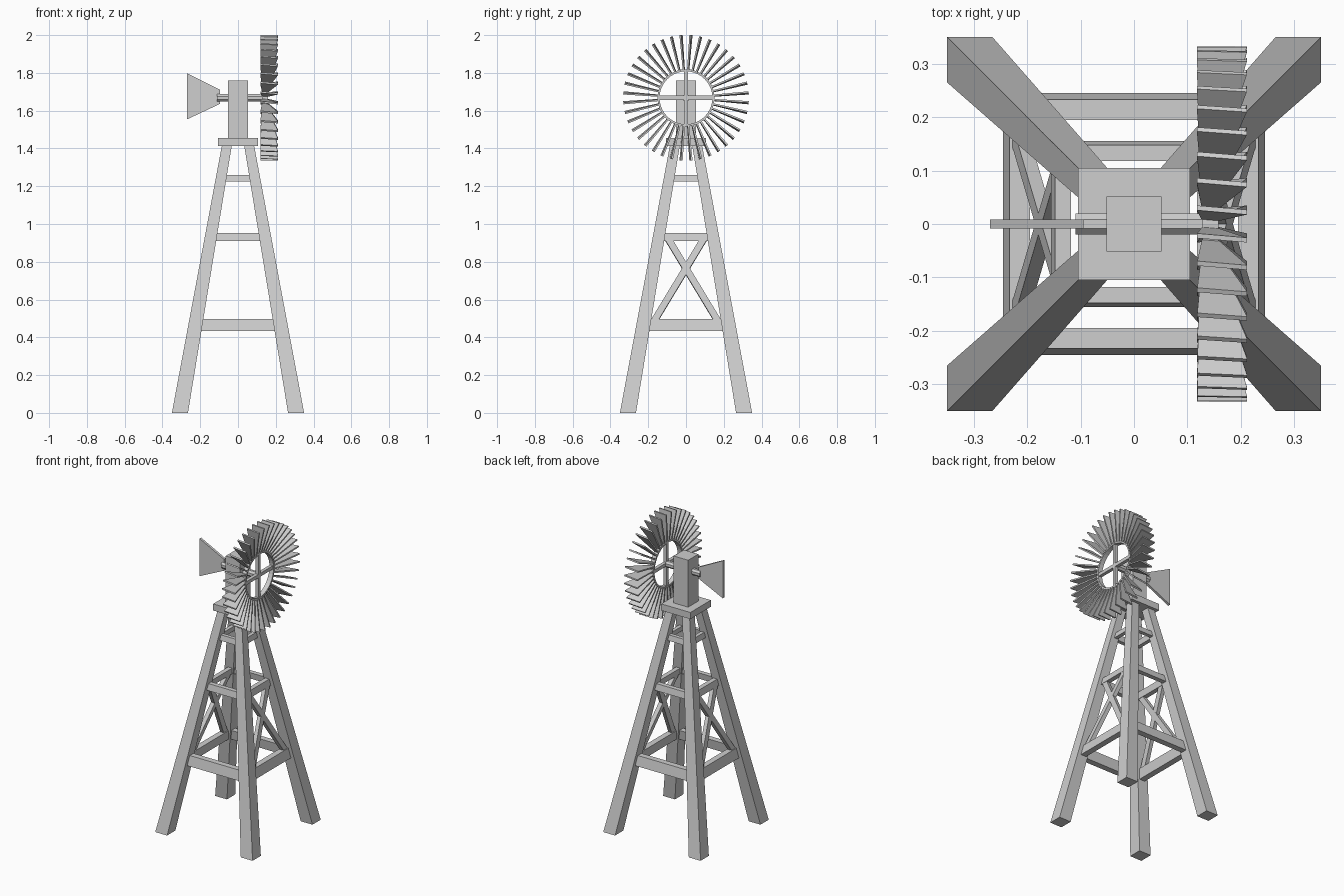
import bpy, bmesh, math
from mathutils import Vector as V

if "Cube" in bpy.data.objects:
    bpy.data.objects.remove(bpy.data.objects["Cube"])

mat = bpy.data.materials.new("light_grey")
mat.diffuse_color = (0.62, 0.62, 0.62, 1)
mat.use_nodes = True
mat.node_tree.nodes["Principled BSDF"].inputs["Base Color"].default_value = mat.diffuse_color


def finish(name, bm):
    bmesh.ops.recalc_face_normals(bm, faces=bm.faces[:])
    me = bpy.data.meshes.new(name)
    bm.to_mesh(me)
    bm.free()
    me.materials.append(mat)
    ob = bpy.data.objects.new(name, me)
    bpy.context.collection.objects.link(ob)
    return ob


def loft(bm, a, b):
    """Closed solid between two matching polygons."""
    va = [bm.verts.new(p) for p in a]
    vb = [bm.verts.new(p) for p in b]
    n = len(a)
    bm.faces.new(va)
    bm.faces.new(vb[::-1])
    for i in range(n):
        j = (i + 1) % n
        bm.faces.new((va[i], vb[i], vb[j], va[j]))


def rect(x0, x1, y0, y1, z):
    return [(x0, y0, z), (x1, y0, z), (x1, y1, z), (x0, y1, z)]


def box(name, x, y, z0, z1):
    bm = bmesh.new()
    loft(bm, rect(-x, x, -y, y, z0), rect(-x, x, -y, y, z1))
    return finish(name, bm)


def beam(bm, p, q, side, normal, w, t):
    """Straight bar from p to q, w wide along side and t thick along normal."""
    s, n = side.normalized() * w / 2, normal.normalized() * t / 2
    corners = [s + n, s - n, -s - n, -s + n]
    loft(bm, [p + c for c in corners], [q + c for c in corners])


# Tower taper, measured from the centre line
TOP = 1.42
def leg_out(z): return 0.35 - 0.187 * z
def leg_in(z): return 0.265 - 0.164 * z
def bar_out(z): return leg_out(z) - 0.024
def bar_depth(z): return 0.047 - 0.018 * z

# Four tapered legs
for sx in (-1, 1):
    for sy in (-1, 1):
        bm = bmesh.new()
        ends = [rect(sx * leg_in(z), sx * leg_out(z), sy * leg_in(z), sy * leg_out(z), z)
                for z in (0, TOP)]
        loft(bm, *ends)
        finish("leg", bm)

# Horizontal girts on all four sides, with sloped outer faces
for level, (z0, z1) in zip(("lower", "middle", "upper"),
                           ((0.433, 0.497), (0.91, 0.952), (1.225, 1.26))):
    for k in range(4):
        bm = bmesh.new()
        half = (leg_out(z0) + leg_in(z0)) / 2 - 0.01
        ends = [rect(-half, half, -bar_out(z), -bar_out(z) + bar_depth(z), z) for z in (z0, z1)]
        loft(bm, *ends)
        finish(level + "_girt", bm).rotation_euler.z = k * math.pi / 2

# Crossed braces on the left and right sides
for sx in (-1, 1):
    bm = bmesh.new()
    for sy in (-1, 1):
        p = V((sx * (bar_out(0.48) - 0.019), -sy * 0.172, 0.48))
        q = V((sx * (bar_out(0.93) - 0.015), sy * 0.10, 0.93))
        normal = V((sx, 0, 0.187))
        beam(bm, p, q, (q - p).cross(normal), normal, 0.035, 0.026)
    finish("cross_brace", bm)

# Platform and gear housing
box("platform", 0.105, 0.105, 1.412, 1.455)
box("gear_housing", 0.052, 0.052, 1.45, 1.76)

# Octagonal shaft
CZ = 1.668
bm = bmesh.new()
oct_pts = [(0.0215 * math.cos((i + 0.5) * math.pi / 4), CZ + 0.0215 * math.sin((i + 0.5) * math.pi / 4))
           for i in range(8)]
loft(bm, [(-0.11, y, z) for y, z in oct_pts], [(0.135, y, z) for y, z in oct_pts])
finish("shaft", bm)

# Tail vane
bm = bmesh.new()
vane = [(-0.27, 1.554), (-0.095, 1.636), (-0.095, 1.71), (-0.27, 1.798)]
loft(bm, [(x, -0.008, z) for x, z in vane], [(x, 0.008, z) for x, z in vane])
finish("tail_vane", bm)

# Wheel rim
bm = bmesh.new()
N = 40
profile = [(0.128, 0.140), (0.158, 0.140), (0.158, 0.151), (0.128, 0.151)]
rings = [[bm.verts.new((x, r * math.sin(2 * math.pi * i / N), CZ + r * math.cos(2 * math.pi * i / N)))
          for x, r in profile] for i in range(N)]
for i in range(N):
    a, b = rings[i], rings[(i + 1) % N]
    for k in range(4):
        m = (k + 1) % 4
        bm.faces.new((a[k], a[m], b[m], b[k]))
finish("wheel_rim", bm)

# Four spokes
bm = bmesh.new()
C = V((0.143, 0, CZ))
for d, s in ((V((0, 1, 0)), V((0, 0, 1))), (V((0, 0, 1)), V((0, 1, 0)))):
    beam(bm, C - d * 0.145, C + d * 0.145, s, V((1, 0, 0)), 0.022, 0.022)
finish("wheel_spokes", bm)

# Forty tapered, slightly pitched blades
bm = bmesh.new()
PITCH = math.radians(5)
for i in range(N):
    a = 2 * math.pi * (i + 0.5) / N
    d = V((0, math.sin(a), math.cos(a)))
    t = V((0, math.cos(a), -math.sin(a)))
    chord = V((math.cos(PITCH), 0, 0)) - t * math.sin(PITCH)
    thick = (t * math.cos(PITCH) + V((math.sin(PITCH), 0, 0))) * 0.0045
    ends = []
    for r, x, w in ((0.146, 0.143, 0.016), (0.333, 0.165, 0.047)):
        c = V((x, 0, CZ)) + d * r
        ends.append([c - chord * w - thick, c + chord * w - thick,
                     c + chord * w + thick, c - chord * w + thick])
    loft(bm, *ends)
finish("wheel_blades", bm)
